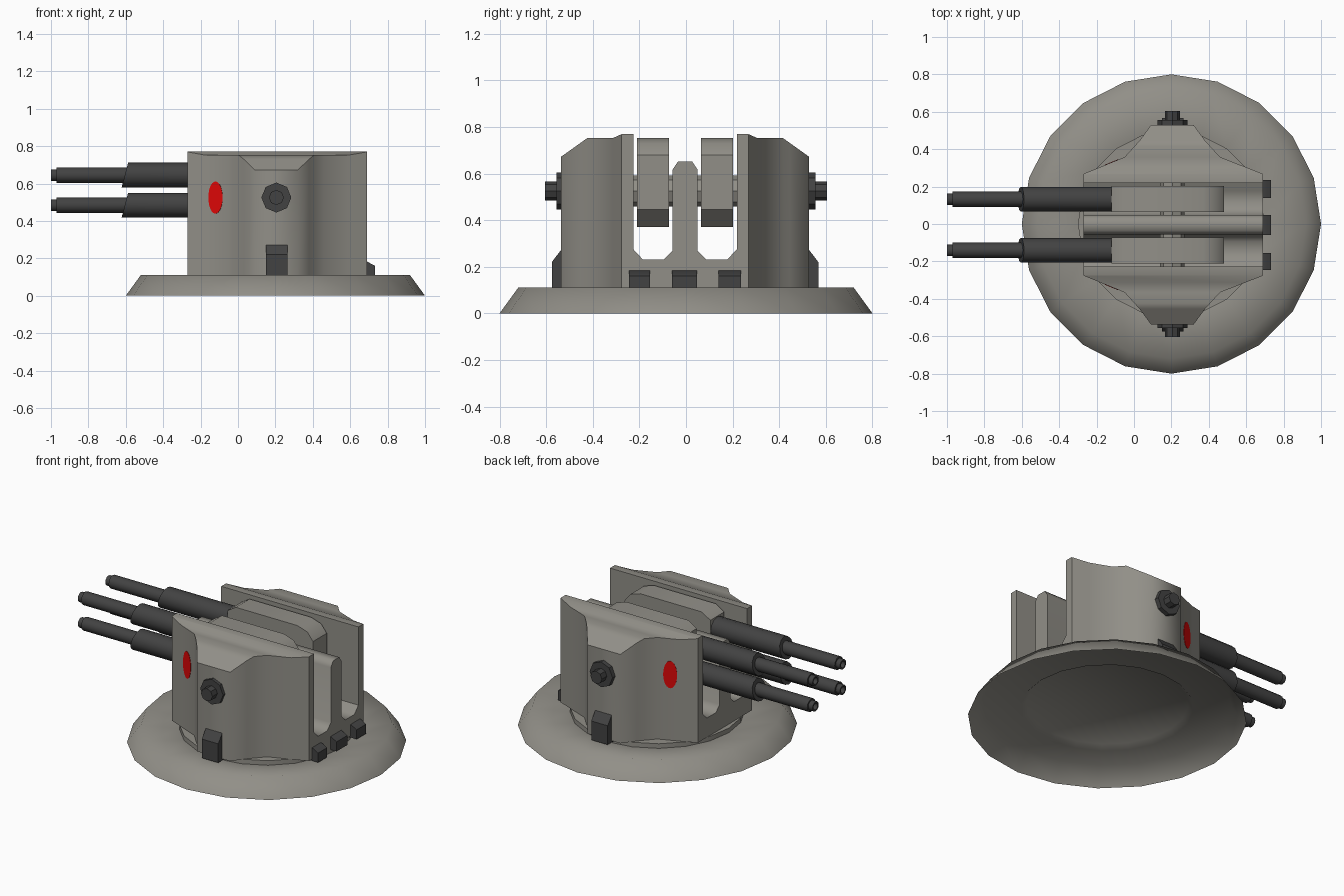
import bpy, bmesh, math
from mathutils import Vector, Matrix

if "Cube" in bpy.data.objects:
    bpy.data.objects.remove(bpy.data.objects["Cube"])

CX, CY = 0.205, -0.004      # turret axis


def material(name, rgb):
    m = bpy.data.materials.new(name)
    m.diffuse_color = (*rgb, 1)
    m.use_nodes = True
    m.node_tree.nodes["Principled BSDF"].inputs["Base Color"].default_value = m.diffuse_color
    return m


HULL = material("warm_grey_hull", (0.285, 0.275, 0.245))
DARK = material("dark_gunmetal", (0.055, 0.055, 0.055))
RED = material("red_marking", (0.72, 0.002, 0.002))


def finish(name, bm, mat, angle=35, sharp_top=False):
    """Turn a bmesh into an object, smooth except at sharp edges."""
    bmesh.ops.remove_doubles(bm, verts=bm.verts, dist=1e-5)
    bmesh.ops.recalc_face_normals(bm, faces=bm.faces)
    for f in bm.faces:
        f.smooth = True
    for e in bm.edges:
        if len(e.link_faces) == 2:
            a, b = e.link_faces
            rim = sharp_top and (a.normal.z > 0.5) != (b.normal.z > 0.5)
            e.smooth = not rim and a.normal.angle(b.normal, 0) < math.radians(angle)
    me = bpy.data.meshes.new(name)
    bm.to_mesh(me)
    bm.free()
    me.materials.append(mat)
    ob = bpy.data.objects.new(name, me)
    bpy.context.collection.objects.link(ob)
    return ob


def extrude(points, offset):
    """Closed prism from a ring of 3D points."""
    bm = bmesh.new()
    f = bm.faces.new([bm.verts.new(p) for p in points])
    r = bmesh.ops.extrude_face_region(bm, geom=[f], use_keep_orig=True)
    bmesh.ops.translate(bm, vec=offset,
                        verts=[v for v in r["geom"] if isinstance(v, bmesh.types.BMVert)])
    return bm


def lathe(profile, sides, origin, axis):
    """Revolve (radius, distance) points about an axis through origin."""
    bm = bmesh.new()
    vs = [bm.verts.new((r, 0, t)) for r, t in profile]
    es = [bm.edges.new(p) for p in zip(vs, vs[1:])]
    bmesh.ops.spin(bm, geom=vs + es, cent=(0, 0, 0), axis=(0, 0, 1),
                   angle=math.tau, steps=sides, use_duplicate=False)
    rot = Vector(axis).to_track_quat('Z', 'Y').to_matrix().to_4x4()
    bm.transform(Matrix.Translation(origin) @ rot)
    return bm


# Thin skirted base: dished top, turret ring, matching hollow underside
finish("base_skirt", lathe([(0, 0.109), (0.5, 0.109), (0.5, 0.08), (0.72, 0.11), (0.8, 0),
                            (0.715, 0.104), (0.495, 0.072), (0.465, 0.1), (0, 0.1)],
                           20, (0.2, 0, 0), (0, 0, 1)), HULL, 72)

# Cradle: floor with chamfered troughs and the central divider
half = [(0.23, 0.11), (0.23, 0.275), (0.222, 0.275), (0.182, 0.232), (0.09, 0.232),
        (0.053, 0.27), (0.053, 0.618), (0.03, 0.652)]
ring = half + [(-y, z) for y, z in reversed(half)]
finish("cradle", extrude([(-0.27, CY + y, z) for y, z in ring], (0.96, 0, 0)), HULL, 60)

# Armoured side walls: faceted plan, top edge stepped down towards the outside
PLAN = [(-0.27, 0.222), (-0.27, 0.272), (-0.05, 0.362), (0.03, 0.45), (0.09, 0.532),
        (0.32, 0.532), (0.38, 0.45), (0.46, 0.362), (0.69, 0.272), (0.69, 0.222)]
TOP = [(0.2, 0.77), (0.27, 0.77), (0.31, 0.752), (0.42, 0.752), (0.535, 0.67)]


def top_height(y):
    for (y0, z0), (y1, z1) in zip(TOP, TOP[1:]):
        if y <= y1:
            return z0 + (z1 - z0) * (y - y0) / (y1 - y0)
    return TOP[-1][1]


for s, side in ((-1, "front"), (1, "back")):
    bm = extrude([(x, y, 0.11) for x, y in PLAN], (0, 0, 0.5))
    for y, _ in TOP[1:-1]:
        bmesh.ops.bisect_plane(bm, geom=bm.verts[:] + bm.edges[:] + bm.faces[:],
                               plane_co=(0, y, 0), plane_no=(0, 1, 0))
    for v in bm.verts:
        if v.co.z > 0.3:
            v.co.z = top_height(v.co.y)
        v.co.y = CY + s * v.co.y
    finish(side + "_side_wall", bm, HULL, 62, True)

    # Red oval plate lying on the slanted forward facet
    a, b = Vector((-0.27, 0.272, 0)), Vector((-0.05, 0.362, 0))
    along = (b - a).normalized()
    normal = Vector((-along.y, along.x, 0))
    mid = a + along * (0.15 / along.x) + Vector((0, 0, 0.525)) - normal * 0.002
    pts = []
    for i in range(24):
        t = math.tau * i / 24
        p = mid + along * 0.041 * math.cos(t) + Vector((0, 0, 0.086 * math.sin(t)))
        pts.append((p.x, CY + s * p.y, p.z))
    finish(side + "_red_oval", extrude(pts, (normal.x * 0.004, s * normal.y * 0.004, 0)), RED)

    # Trunnion cap: octagonal flange and small nub
    for part, r, y0, y1 in (("flange", 0.08, 0.5, 0.556), ("nub", 0.04, 0.54, 0.605)):
        finish(f"{side}_trunnion_{part}",
               lathe([(0, y0), (r, y0), (r, y1), (0, y1)], 8, (CX, 0, 0.525), (0, s, 0)), DARK)

    # Wedge-topped locker at the foot of the wall
    wedge = [(0.5, 0.1), (0.572, 0.1), (0.572, 0.22), (0.53, 0.275), (0.5, 0.275)]
    finish(side + "_locker", extrude([(0.15, CY + s * y, z) for y, z in wedge],
                                     (0.115, 0, 0)), DARK)

    # Gun block with chamfered corners
    yc = CY + s * 0.137
    block = [(-0.12, 0.40), (-0.12, 0.715), (-0.06, 0.752), (0.37, 0.752), (0.44, 0.73),
             (0.48, 0.68), (0.48, 0.445), (0.40, 0.37), (-0.09, 0.37)]
    finish(side + "_gun_block", extrude([(x, yc - 0.069, z) for x, z in block],
                                        (0, 0.138, 0)), HULL)

    # Two stacked guns: slant-ended sleeve and hollow barrel
    for level, z in (("upper", 0.645), ("lower", 0.484)):
        bm = lathe([(0, 0.115), (0.066, 0.115), (0.066, 0.605), (0, 0.605)], 12,
                   (0, yc, z), (-1, 0, 0))
        for v in bm.verts:
            if v.co.x < -0.5:
                v.co.x += 0.26 * (v.co.z - z)
        finish(f"{side}_{level}_sleeve", bm, DARK, 40)
        finish(f"{side}_{level}_barrel",
               lathe([(0, 0.56), (0.041, 0.56), (0.041, 0.97), (0.031, 0.97), (0.031, 1.0),
                      (0.021, 1.0), (0.021, 0.95), (0, 0.95)], 12, (0, yc, z), (-1, 0, 0)),
               DARK, 40)

# Axle through blocks and divider
finish("axle", lathe([(0, -0.5), (0.066, -0.5), (0.066, 0.5), (0, 0.5)], 8,
                     (CX, 0, 0.525), (0, 1, 0)), HULL)

# Three small boxes along the rear edge
for i, (y0, y1) in enumerate(((-0.245, -0.155), (-0.06, 0.047), (0.14, 0.235))):
    prof = [(0.67, 0.1), (0.732, 0.1), (0.732, 0.16), (0.69, 0.183), (0.67, 0.183)]
    finish(f"rear_box_{i + 1}", extrude([(x, y0, z) for x, z in prof], (0, y1 - y0, 0)), DARK)
